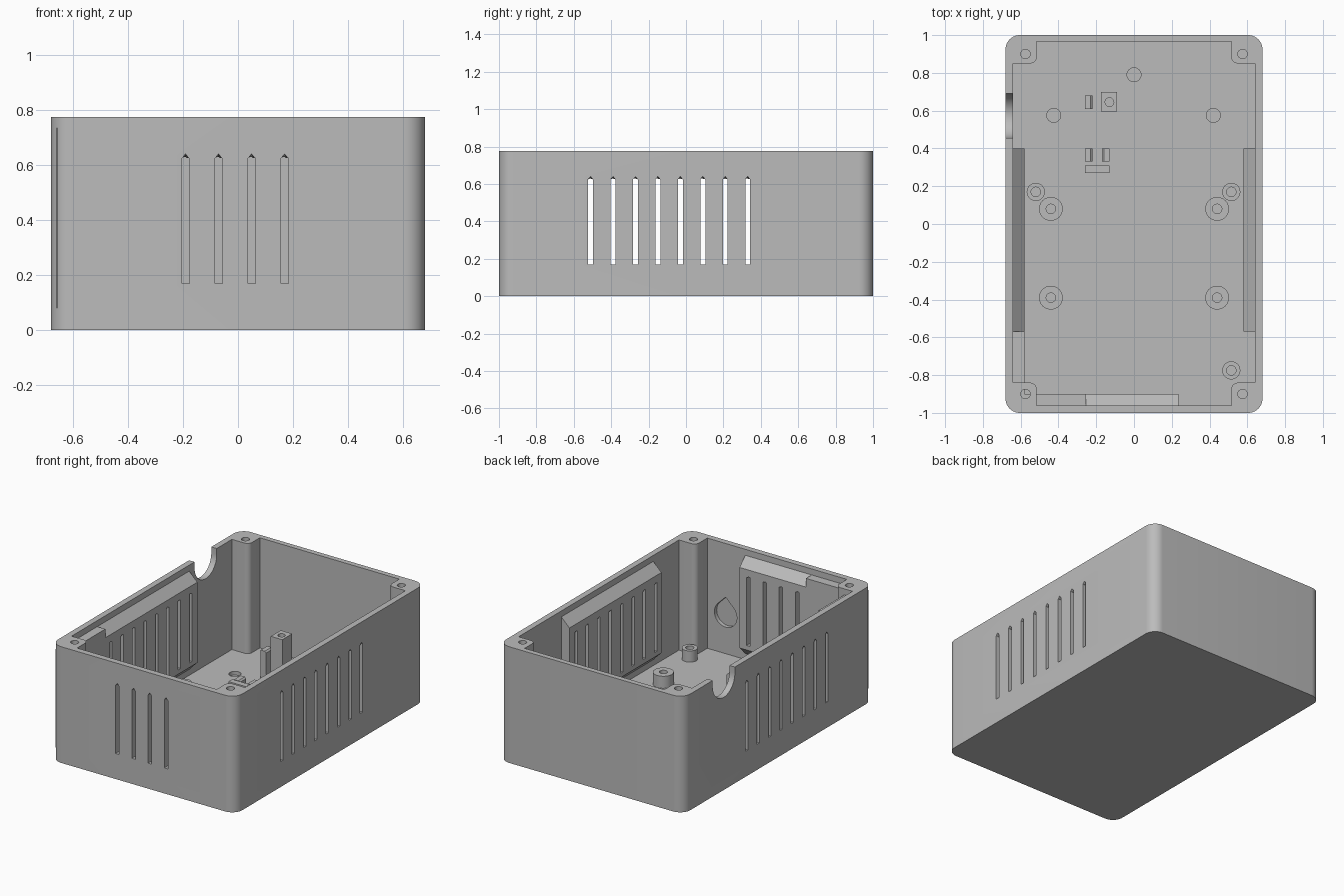
import bpy, bmesh
from math import cos, sin, radians

if "Cube" in bpy.data.objects:
    bpy.data.objects.remove(bpy.data.objects["Cube"])

grey = bpy.data.materials.new("plain_grey")
grey.diffuse_color = (0.5, 0.5, 0.5, 1)
grey.use_nodes = True
grey.node_tree.nodes["Principled BSDF"].inputs["Base Color"].default_value = grey.diffuse_color


def loft(name, sections):
    """Solid through matching closed sections, capped at both ends."""
    bm = bmesh.new()
    rings = [[bm.verts.new(p) for p in s] for s in sections]
    n = len(rings[0])
    for a, b in zip(rings, rings[1:]):
        for i in range(n):
            bm.faces.new((a[i], a[(i + 1) % n], b[(i + 1) % n], b[i]))
    bm.faces.new(rings[0])
    bm.faces.new(rings[-1])
    bmesh.ops.recalc_face_normals(bm, faces=bm.faces)
    me = bpy.data.meshes.new(name)
    bm.to_mesh(me)
    bm.free()
    me.materials.append(grey)
    ob = bpy.data.objects.new(name, me)
    bpy.context.collection.objects.link(ob)
    return ob


def prism(name, pts, axis, lo, hi):
    """Extrude a 2D outline along x, y or z."""
    place = {"x": lambda p, t: (t, p[0], p[1]),
             "y": lambda p, t: (p[0], t, p[1]),
             "z": lambda p, t: (p[0], p[1], t)}[axis]
    return loft(name, [[place(p, t) for p in pts] for t in (lo, hi)])


def arc(cx, cy, r, a0, a1, n):
    return [(cx + r * cos(radians(a0 + (a1 - a0) * i / n)),
             cy + r * sin(radians(a0 + (a1 - a0) * i / n))) for i in range(n + 1)]


def circle(cx, cy, r, n=32):
    return arc(cx, cy, r, 0, 360, n)[:-1]


def rect(x0, x1, y0, y1):
    return [(x0, y0), (x1, y0), (x1, y1), (x0, y1)]


def boolean(body, op, tool):
    m = body.modifiers.new("bool", "BOOLEAN")
    m.operation, m.solver, m.object = op, "EXACT", tool
    bpy.ops.object.select_all(action="DESELECT")
    bpy.context.view_layer.objects.active = body
    body.select_set(True)
    bpy.ops.object.modifier_apply(modifier=m.name)
    bpy.data.objects.remove(tool)


FLOOR, TOP = 0.04, 0.775
IN_X, OUT_X = 0.64, 0.68

# Outer box with rounded corners
R = 0.075
outer = []
for sx, sy, a in ((1, 1, 0), (-1, 1, 90), (-1, -1, 180), (1, -1, 270)):
    outer += arc(sx * (OUT_X - R), sy * (1 - R), R, a, a + 90, 10)
body = prism("case_body", outer, "z", 0, TOP)

# Cavity that leaves a screw post in each corner
inner = []
for sx, sy in ((1, 1), (-1, 1), (-1, -1), (1, -1)):
    wall, post = (0.965, 0.85) if sy > 0 else (0.96, 0.84)
    corner = [(IN_X, post)] + arc(0.55, post + 0.035, 0.035, 270, 180, 8) + [(0.515, wall)]
    corner = [(sx * x, sy * y) for x, y in corner]
    inner += corner if sx * sy > 0 else corner[::-1]
boolean(body, "DIFFERENCE", prism("cavity", inner, "z", FLOOR, 0.9))

# Screw holes in the posts, blind holes in the floor
for sx in (1, -1):
    for sy in (1, -1):
        boolean(body, "DIFFERENCE",
                prism("screw_hole", circle(sx * 0.575, sy * 0.9, 0.025), "z", 0.4, 0.9))
for x, y in ((0, 0.79), (-0.425, 0.575), (0.42, 0.575)):
    boolean(body, "DIFFERENCE",
            prism("floor_hole", circle(x, y, 0.037), "z", 0.015, 0.1))

# Cable notch in the left wall
notch = arc(0.573, 0.735, 0.117, 180, 360, 24) + [(0.69, 0.85), (0.456, 0.85)]
boolean(body, "DIFFERENCE", prism("notch", notch, "x", -0.75, -0.6))

# Teardrop recess inside the front wall
tear = arc(0.38, 0.30, 0.083, 135, 405, 30) + [(0.38, 0.30 + 0.083 * 1.414)]
boolean(body, "DIFFERENCE", prism("recess", tear, "y", -0.985, -0.93))


# Thickened vent panels with sloped top and bottom edges
def panel(wall):
    s = 1 if wall > 0 else -1
    out, face = wall + s * 0.02, wall - s * 0.06
    return [(out, 0.08), (wall, 0.08), (face, 0.14), (face, 0.677), (wall, 0.735), (out, 0.735)]


for s in (1, -1):
    boolean(body, "UNION", prism("side_panel", panel(s * IN_X), "y", -0.57, 0.4))
front = [(p[0], p[1]) for p in panel(-0.96)]
boolean(body, "UNION", prism("front_panel", front, "x", -0.255, 0.235))
corner_block = [(-0.66, -0.57), (-0.58, -0.57), (-0.58, -0.9),
                (-0.255, -0.9), (-0.255, -0.98), (-0.66, -0.98)]
boolean(body, "UNION", prism("corner_block", corner_block, "z", 0.08, 0.735))


# Vent slots: pointed outside, flat-topped inside
def slot(c, near, far, along_x):
    def section(d, tip):
        pts = [(c - 0.013, 0.17), (c + 0.013, 0.17), (c + 0.013, 0.625),
               (c, tip), (c - 0.013, 0.625)]
        return [(d, u, z) if along_x else (u, d, z) for u, z in pts]
    boolean(body, "DIFFERENCE", loft("slot", [section(near, 0.642), section(far, 0.627)]))


for i in range(8):
    for s in (1, -1):
        slot(-0.51 + 0.12 * i, s * 0.70, s * 0.55, True)
for i in range(4):
    slot(-0.19 + 0.12 * i, -1.02, -0.87, False)

# Standoffs with blind holes
standoffs = [(x, y, 0.063, 0.12) for x in (-0.44, 0.44) for y in (0.08, -0.39)]
standoffs += [(-0.52, 0.17, 0.048, 0.115), (0.515, 0.17, 0.048, 0.115), (0.515, -0.775, 0.048, 0.115)]
parts = [body]
for x, y, r, h in standoffs:
    prof = [(r, FLOOR), (r, h), (0.025, h), (0.025, FLOOR + 0.005)]
    parts.append(loft("standoff", [[(px, py, z) for px, py in circle(x, y, q)] for q, z in prof]))

# Square screw post
post = prism("square_post", rect(-0.175, -0.09, 0.595, 0.70), "z", FLOOR, 0.35)
boolean(post, "DIFFERENCE", prism("post_hole", circle(-0.13, 0.645, 0.023), "z", 0.15, 0.5))
parts.append(post)

# Small clips with a bevelled edge, and a support bar
for x0, x1, y0, y1, h, side in ((-0.26, -0.22, 0.61, 0.68, 0.23, 1),
                                (-0.26, -0.22, 0.33, 0.40, 0.14, 1),
                                (-0.17, -0.13, 0.33, 0.40, 0.14, -1)):
    prof = [(x0, FLOOR), (x1, FLOOR), (x1, h), (x0, h)]
    if side > 0:
        prof[2:3] = [(x1, h - 0.01), (x1 - 0.01, h)]
    else:
        prof[3:] = [(x0 + 0.01, h), (x0, h - 0.01)]
    parts.append(prism("clip", prof, "y", y0, y1))
parts.append(prism("support_bar", rect(-0.26, -0.13, 0.27, 0.31), "z", FLOOR, 0.15))

# Smooth the round parts, keep edges sharp
bpy.ops.object.select_all(action="DESELECT")
for ob in parts:
    ob.select_set(True)
bpy.context.view_layer.objects.active = body
bpy.ops.object.shade_smooth_by_angle(angle=radians(30))
